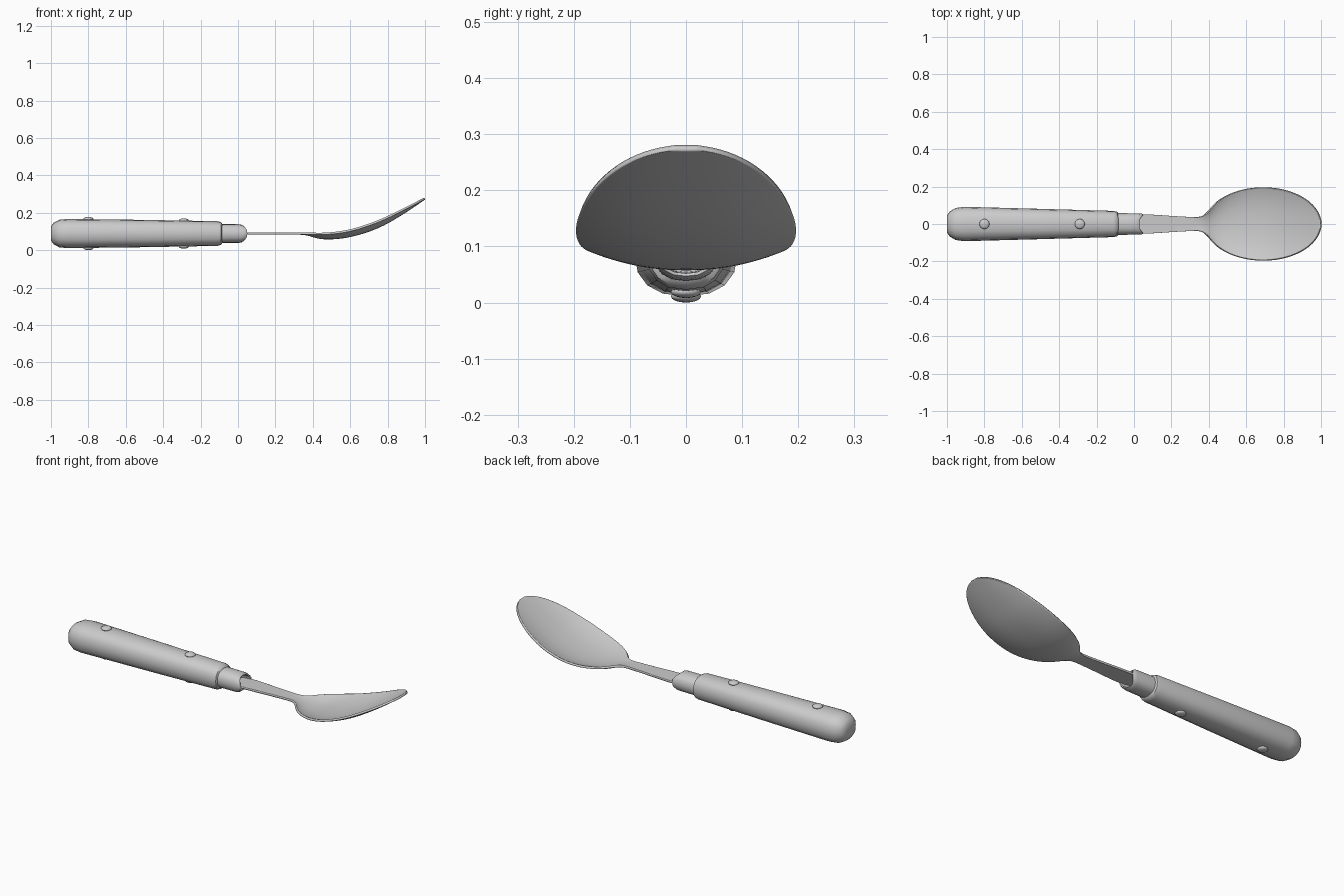
import bpy, bmesh, math
from mathutils import Vector

if "Cube" in bpy.data.objects:
    bpy.data.objects.remove(bpy.data.objects["Cube"])

grey = bpy.data.materials.new("plain grey")
grey.use_nodes = True
grey.diffuse_color = (0.6, 0.6, 0.6, 1)
grey.node_tree.nodes["Principled BSDF"].inputs["Base Color"].default_value = (0.6, 0.6, 0.6, 1)

AXIS_Z = 0.089


def finish(name, bm, angle=40):
    """Turn a bmesh into a smooth shaded object."""
    bmesh.ops.recalc_face_normals(bm, faces=bm.faces)
    mesh = bpy.data.meshes.new(name)
    bm.to_mesh(mesh)
    bm.free()
    mesh.materials.append(grey)
    obj = bpy.data.objects.new(name, mesh)
    bpy.context.collection.objects.link(obj)
    bpy.ops.object.select_all(action="DESELECT")
    obj.select_set(True)
    bpy.context.view_layer.objects.active = obj
    bpy.ops.object.shade_smooth_by_angle(angle=math.radians(angle))
    return obj


def bridge(bm, rows, closed):
    """Join successive rows of vertices with quads."""
    for a, b in zip(rows, rows[1:]):
        n = len(a)
        for i in range(n if closed else n - 1):
            j = (i + 1) % n
            bm.faces.new((a[i], a[j], b[j], b[i]))


def tube(name, stations, sides=16, power=2.4, notch=0):
    """Squarish oval rings along x; the mouth may dip at top and bottom."""
    bm = bmesh.new()
    rows = []
    for x, ry, rz in stations:
        row = []
        for i in range(sides):
            a = math.tau * i / sides
            c, s = math.cos(a), math.sin(a)
            y = math.copysign(abs(c) ** (2 / power), c) * ry
            z = math.copysign(abs(s) ** (2 / power), s) * rz
            dip = notch * s * s if x > 0.02 else 0
            row.append(bm.verts.new((x - dip, y, AXIS_Z + z)))
        rows.append(row)
    bridge(bm, rows, True)
    bm.faces.new(rows[0])
    bm.faces.new(rows[-1])
    return finish(name, bm)


def curve(points, x):
    """Smooth value at x through the given (x, value) points."""
    if x <= points[0][0]:
        return points[0][1]
    for i in range(len(points) - 1):
        (x0, v0), (x1, v1) = points[i], points[i + 1]
        if x <= x1 + 1e-6:
            def slope(k):
                a, b = points[max(k - 1, 0)], points[min(k + 1, len(points) - 1)]
                return (b[1] - a[1]) / (b[0] - a[0])
            h = x1 - x0
            t = (x - x0) / h
            return ((2*t**3 - 3*t*t + 1) * v0 + (t**3 - 2*t*t + t) * h * slope(i)
                    + (3*t*t - 2*t**3) * v1 + (t**3 - t*t) * h * slope(i + 1))
    return points[-1][1]


# Handle with rounded butt and stepped front
tube("handle", [(-1, .045, .038), (-.985, .067, .058), (-.955, .085, .074),
                (-.91, .092, .078), (-.5, .081, .073), (-.11, .07, .066),
                (-.09, .066, .06), (-.08, .05, .045)])

# Hollow collar gripping the shaft
tube("collar", [(-.1, .058, .051), (.025, .057, .05), (.042, .055, .047),
                (.05, .051, .042), (.048, .046, .037), (.021, .045, .036),
                (-.03, .044, .035)], notch=.022)

# Domed rivets above and below the handle
for place, x, height in (("rear", -.8, .078), ("front", -.29, .07)):
    for side, sign in (("top", 1), ("bottom", -1)):
        bm = bmesh.new()
        bmesh.ops.create_uvsphere(bm, u_segments=16, v_segments=8, radius=1)
        bmesh.ops.scale(bm, verts=bm.verts, vec=(.027, .027, .011))
        bmesh.ops.translate(bm, verts=bm.verts, vec=Vector((x, 0, AXIS_Z + sign * height)))
        finish(f"{place}_{side}_rivet", bm, 60)

# Spoon: flat tapering shaft flowing into a dished oval bowl
middle = [(.3, .09), (.37, .085), (.42, .069), (.48, .062), (.6, .075),
          (.75, .123), (.88, .196), (1, .277)]
rim = [(.3, .09), (.37, .09), (.47, .089), (.6, .106), (.75, .155),
       (.88, .216), (1, .277)]
outline = [(-.01, .038), (.025, .045), (.045, .053), (.12, .049), (.2, .043),
           (.29, .038), (.345, .035), (.372, .042)]
STEPS = 18
for k in range(STEPS + 1):
    a = .36 + (math.pi - .1 - .36) * k / STEPS
    outline.append((.69 - .31 * math.cos(a), .195 * math.sin(a)))

bm = bmesh.new()
rows = []
COLS = 12
for x, width in outline:
    low, high = curve(middle, x), curve(rim, x)
    row = []
    for i in range(COLS + 1):
        t = math.sin((i / COLS - .5) * math.pi)
        row.append(bm.verts.new((x, width * t, low + (high - low) * abs(t) ** 2.4)))
    rows.append(row)
bridge(bm, rows, False)
spoon = finish("spoon_bowl_and_shaft", bm)
subdivision = spoon.modifiers.new("smooth form", "SUBSURF")
subdivision.levels = subdivision.render_levels = 1
thickness = spoon.modifiers.new("metal thickness", "SOLIDIFY")
thickness.thickness = .011
thickness.offset = 0
